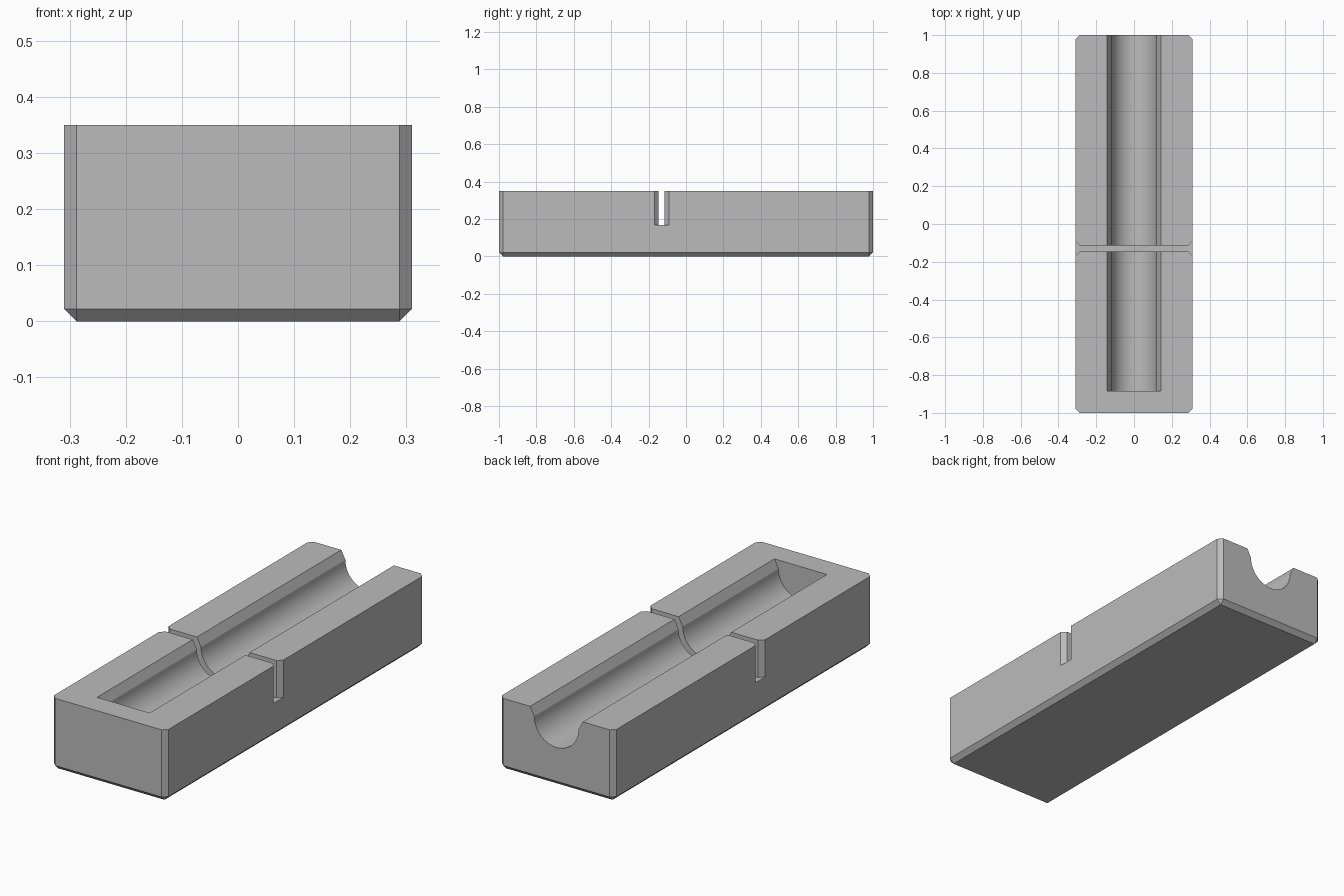
import bpy, bmesh, math

if "Cube" in bpy.data.objects:
    bpy.data.objects.remove(bpy.data.objects["Cube"], do_unlink=True)

HALF_W, HALF_L, HEIGHT, CHAMFER = 0.31, 1.0, 0.35, 0.022

grey = bpy.data.materials.new("plain_grey")
grey.use_nodes = True
colour = (0.5, 0.5, 0.5, 1)
grey.diffuse_color = colour
grey.node_tree.nodes["Principled BSDF"].inputs["Base Color"].default_value = colour


def make_object(name, bm):
    bmesh.ops.recalc_face_normals(bm, faces=bm.faces)
    mesh = bpy.data.meshes.new(name)
    bm.to_mesh(mesh)
    bm.free()
    mesh.materials.append(grey)
    obj = bpy.data.objects.new(name, mesh)
    bpy.context.collection.objects.link(obj)
    return obj


def prism(name, points, offset):
    """Extrude a closed outline along an offset vector."""
    bm = bmesh.new()
    face = bm.faces.new([bm.verts.new(p) for p in points])
    top = bmesh.ops.extrude_face_region(bm, geom=[face])["geom"]
    verts = [v for v in top if isinstance(v, bmesh.types.BMVert)]
    bmesh.ops.translate(bm, verts=verts, vec=offset)
    return make_object(name, bm)


# Block, chamfered on every edge except the top rim
bm = bmesh.new()
bmesh.ops.create_cube(bm, size=2)
for v in bm.verts:
    v.co = (v.co.x * HALF_W, v.co.y * HALF_L, (v.co.z + 1) * HEIGHT / 2)
edges = [e for e in bm.edges if min(v.co.z for v in e.verts) < HEIGHT / 2]
bmesh.ops.bevel(bm, geom=edges, offset=CHAMFER, segments=1, affect='EDGES')
block = make_object("block", bm)

# Round trough with flared lips, closed at the front and open at the back
RADIUS, CENTRE_Z, LIP, FRONT_Y, OVER = 0.12, 0.307, 0.142, -0.885, 0.1
slope = (LIP - RADIUS) / (HEIGHT - CENTRE_Z)
top_x = LIP + slope * OVER
outline = [(top_x, FRONT_Y, HEIGHT + OVER)]
STEPS = 36
for i in range(STEPS + 1):
    a = math.pi * i / STEPS
    outline.append((RADIUS * math.cos(a), FRONT_Y, CENTRE_Z - RADIUS * math.sin(a)))
outline.append((-top_x, FRONT_Y, HEIGHT + OVER))
trough = prism("trough_cutter", outline, (0, HALF_L - FRONT_Y + OVER, 0))

# Cross slot that flares at both outer walls
SLOT_Y, SLOT_Z, SLOT_HALF = -0.13, 0.168, 0.016
inner = HALF_W - CHAMFER
outer = HALF_W + OVER
flare = SLOT_HALF + CHAMFER + OVER
half = [(-outer, flare), (-inner, SLOT_HALF), (inner, SLOT_HALF), (outer, flare)]
plan = half + [(x, -y) for x, y in reversed(half)]
slot = prism("slot_cutter", [(x, SLOT_Y + y, SLOT_Z) for x, y in plan], (0, 0, HEIGHT))

# Cut both grooves, then drop the cutters
for cutter in (trough, slot):
    cutter.hide_render = True
    mod = block.modifiers.new(cutter.name, 'BOOLEAN')
    mod.operation = 'DIFFERENCE'
    mod.solver = 'EXACT'
    mod.object = cutter
    bpy.context.view_layer.objects.active = block
    bpy.ops.object.modifier_apply(modifier=mod.name)
    bpy.data.objects.remove(cutter, do_unlink=True)

# Smooth the round trough, keep the other edges crisp
bpy.ops.object.select_all(action='DESELECT')
block.select_set(True)
bpy.context.view_layer.objects.active = block
bpy.ops.object.shade_smooth_by_angle(angle=math.radians(15))
